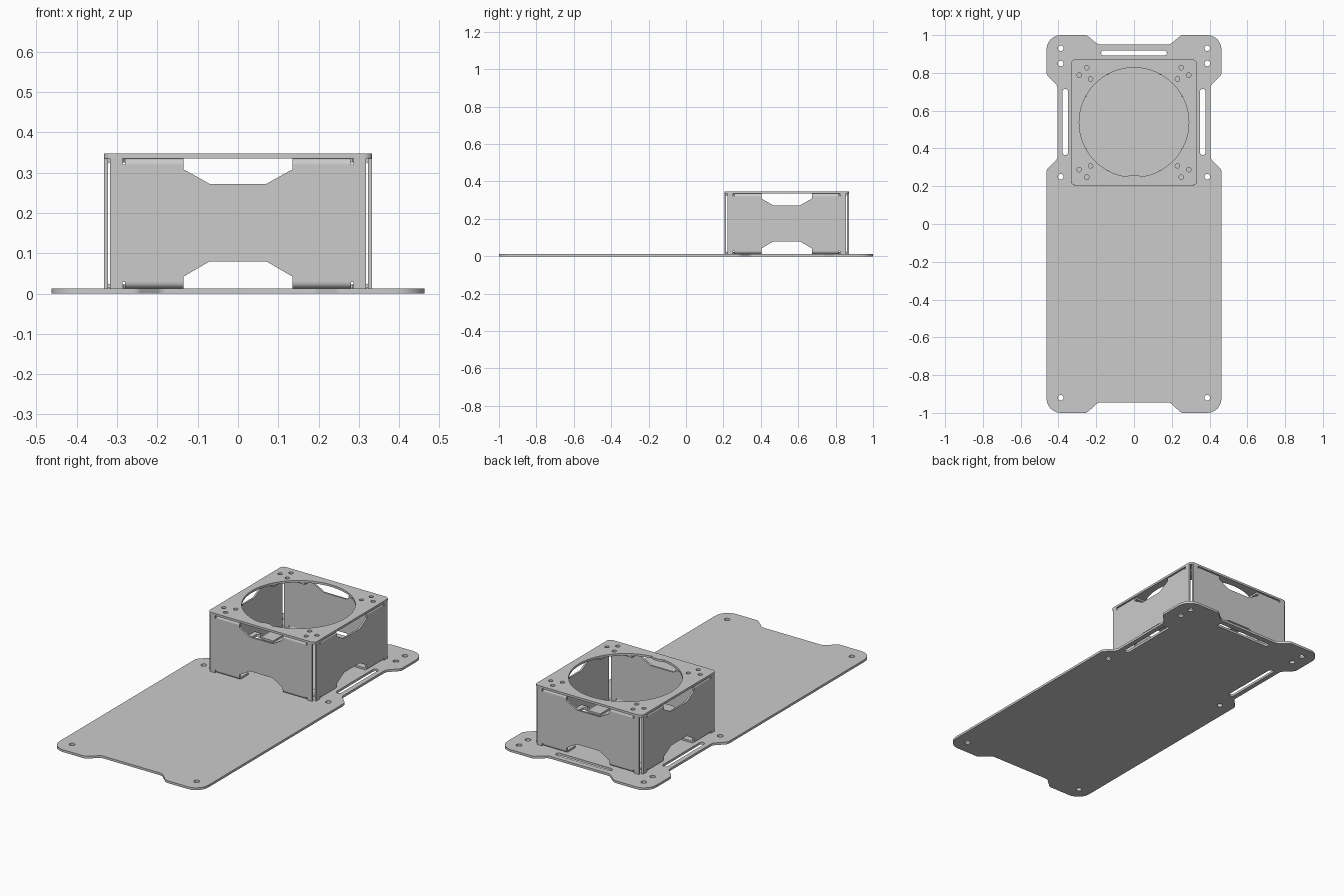
import bpy, bmesh, math
from mathutils import Matrix, Vector

cube = bpy.data.objects.get("Cube")
if cube:
    bpy.data.objects.remove(cube, do_unlink=True)

grey = bpy.data.materials.new("sheet_grey")
grey.use_nodes = True
colour = (0.6, 0.6, 0.6, 1)
grey.diffuse_color = colour
grey.node_tree.nodes["Principled BSDF"].inputs["Base Color"].default_value = colour

BASE_T, TOP_T, WALL_T = 0.013, 0.012, 0.01
HALF, HEIGHT, BOX_Y = 0.333, 0.347, 0.538
WALL_TOP = HEIGHT - TOP_T


def circle(x, y, r, n=20):
    return [(x + r * math.cos(2 * math.pi * i / n), y + r * math.sin(2 * math.pi * i / n))
            for i in range(n)]


def fillet(points, steps=6):
    """Round each (x, y, radius) corner of a closed outline with an arc."""
    out = []
    for i, (x, y, r) in enumerate(points):
        p = Vector((x, y))
        a = (Vector(points[i - 1][:2]) - p).normalized()
        b = (Vector(points[(i + 1) % len(points)][:2]) - p).normalized()
        half = a.angle(b) / 2
        centre = p + (a + b).normalized() * r / math.sin(half)
        start = (p + a * r / math.tan(half) - centre).normalized()
        end = (p + b * r / math.tan(half) - centre).normalized()
        for k in range(steps + 1):
            out.append(tuple(centre + start.slerp(end, k / steps).normalized() * r))
    return out


def mirrored(half):
    """Complete a right-hand outline with its mirror image."""
    return half + [(-p[0], *p[1:]) for p in reversed(half)]


def slot(x, y, hx, hy):
    r = min(hx, hy) * 0.98
    return fillet([(x - hx, y - hy, r), (x + hx, y - hy, r),
                   (x + hx, y + hy, r), (x - hx, y + hy, r)])


def add_sheet(bm, loops, thickness, matrix):
    """Fill the outline with its holes, thicken it and add it to bm."""
    curve = bpy.data.curves.new("outline", "CURVE")
    curve.dimensions, curve.fill_mode, curve.extrude = "2D", "BOTH", thickness / 2
    for loop in loops:
        spline = curve.splines.new("POLY")
        spline.points.add(len(loop) - 1)
        for point, (x, y) in zip(spline.points, loop):
            point.co = (x, y, 0, 1)
        spline.use_cyclic_u = True
    helper = bpy.data.objects.new("outline", curve)
    bpy.context.collection.objects.link(helper)
    graph = bpy.context.evaluated_depsgraph_get()
    mesh = bpy.data.meshes.new_from_object(helper.evaluated_get(graph))
    mesh.transform(matrix)
    bm.from_mesh(mesh)
    bpy.data.objects.remove(helper)
    bpy.data.curves.remove(curve)
    bpy.data.meshes.remove(mesh)


def finish(bm, name, location=(0, 0, 0), turn=0):
    bmesh.ops.remove_doubles(bm, verts=bm.verts, dist=0.0001)
    bmesh.ops.recalc_face_normals(bm, faces=bm.faces)
    mesh = bpy.data.meshes.new(name)
    bm.to_mesh(mesh)
    bm.free()
    mesh.materials.append(grey)
    ob = bpy.data.objects.new(name, mesh)
    ob.location = location
    ob.rotation_euler.z = turn
    bpy.context.collection.objects.link(ob)
    bpy.ops.object.select_all(action="DESELECT")
    ob.select_set(True)
    bpy.context.view_layer.objects.active = ob
    bpy.ops.object.shade_smooth_by_angle(angle=math.radians(30))


# Base plate with waisted sides, end recesses, screw holes and strap slots
outline = mirrored([
    (0.19, 0.95, 0.03), (0.25, 1, 0.03), (0.463, 1, 0.075), (0.463, 0.79, 0.03),
    (0.406, 0.733, 0.03), (0.406, 0.345, 0.03), (0.463, 0.288, 0.03),
    (0.463, -1, 0.075), (0.25, -1, 0.03), (0.19, -0.945, 0.03)])
loops = [fillet(outline), slot(0, 0.905, 0.174, 0.014)]
for s in (-1, 1):
    loops.append(slot(s * 0.364, 0.54, 0.015, 0.175))
    loops += [circle(s * 0.388, y, 0.015) for y in (0.93, 0.85, 0.25, -0.92)]
bm = bmesh.new()
add_sheet(bm, loops, BASE_T, Matrix.Translation((0, 0, BASE_T / 2)))
finish(bm, "base_plate")

# Top plate with a large opening, a small locating tab and corner holes
opening = []
for i in range(96):
    a = 2 * math.pi * i / 96
    r = 0.278 if abs(a - 1.5 * math.pi) < 0.11 else 0.29
    opening.append((r * math.cos(a), r * math.sin(a)))
loops = [fillet([(-HALF, -HALF, 0.022), (HALF, -HALF, 0.022),
                 (HALF, HALF, 0.022), (-HALF, HALF, 0.022)]), opening]
for sx in (-1, 1):
    for sy in (-1, 1):
        loops += [circle(sx * x, sy * y, 0.012)
                  for x, y in ((0.25, 0.29), (0.29, 0.25), (0.23, 0.23))]
bm = bmesh.new()
add_sheet(bm, loops, TOP_T, Matrix.Translation((0, BOX_Y, HEIGHT - TOP_T / 2)))
finish(bm, "top_plate")

# Folded walls: notched panel, with bent flanges at top and bottom
BEND = 0.015
INNER, OUTER, RELIEF, EDGE = 0.135, 0.28, 0.286, 0.317
low, high = BASE_T + BEND, WALL_TOP - BEND
panel = mirrored([
    (0.07, 0.08), (INNER, 0.042), (INNER, low), (RELIEF, low), (RELIEF, BASE_T),
    (EDGE, BASE_T), (EDGE, WALL_TOP), (RELIEF, WALL_TOP),
    (RELIEF, high), (INNER, high), (INNER, 0.308), (0.07, 0.272)])
upright = Matrix.Translation((0, WALL_T / 2 - HALF, 0)) @ Matrix.Rotation(math.pi / 2, 4, "X")
sideways = Matrix(((0, 0, 1, 0), (1, 0, 0, 0), (0, 1, 0, 0), (0, 0, 0, 1)))
flip = Matrix.Translation((0, 0, BASE_T + WALL_TOP)) @ Matrix.Scale(-1, 4, (0, 0, 1))

root = BEND - HALF
angles = [math.pi + math.pi / 2 * k / 6 for k in range(7)]
bend = [(root + r * math.cos(a), low + r * math.sin(a))
        for r, seq in ((BEND, angles), (BEND - WALL_T, angles[::-1])) for a in seq]
flange = [(INNER, root), (OUTER, root), (OUTER, -0.284), (0.252, -0.252), (INNER, -0.252)]

for k, side in enumerate(("front", "left", "back", "right")):
    bm = bmesh.new()
    add_sheet(bm, [panel], WALL_T, upright)
    for s in (-1, 1):
        for place in (Matrix(), flip):
            shift = Matrix.Translation((s * (INNER + OUTER) / 2, 0, 0))
            add_sheet(bm, [bend], OUTER - INNER, place @ shift @ sideways)
            loops = [[(s * x, y) for x, y in flange], circle(s * 0.25, -0.29, 0.012)]
            add_sheet(bm, loops, WALL_T,
                      place @ Matrix.Translation((0, 0, BASE_T + WALL_T / 2)))
    finish(bm, side + "_wall", (0, BOX_Y, 0), k * math.pi / 2)
